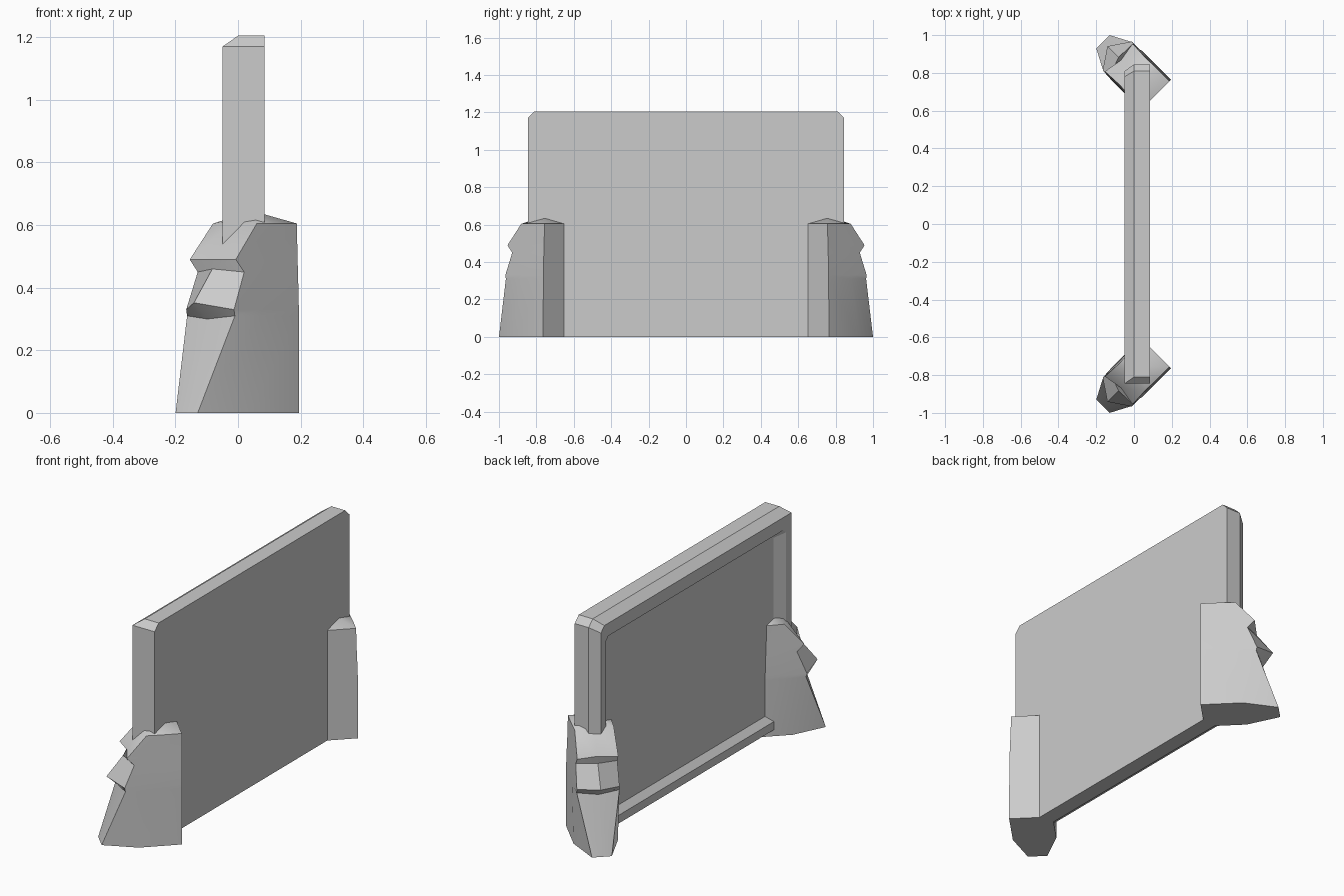
import bpy, bmesh
from math import sqrt, radians

if "Cube" in bpy.data.objects:
    bpy.data.objects.remove(bpy.data.objects["Cube"])


def loft(name, rings, apex=None, smooth=False):
    """Skin a stack of equal-length closed rings and cap both ends."""
    bm = bmesh.new()
    loops = [[bm.verts.new(p) for p in ring] for ring in rings]
    n = len(loops[0])
    for a, b in zip(loops, loops[1:]):
        for i in range(n):
            j = (i + 1) % n
            bm.faces.new((a[i], a[j], b[j], b[i]))
    bm.faces.new(loops[0][::-1])
    if apex:
        tip = bm.verts.new(apex)
        for i in range(n):
            bm.faces.new((loops[-1][i], loops[-1][(i + 1) % n], tip))
    else:
        bm.faces.new(loops[-1])
    bmesh.ops.remove_doubles(bm, verts=bm.verts, dist=0.0005)
    bmesh.ops.recalc_face_normals(bm, faces=bm.faces)
    me = bpy.data.meshes.new(name)
    bm.to_mesh(me)
    bm.free()
    ob = bpy.data.objects.new(name, me)
    bpy.context.collection.objects.link(ob)
    if smooth:
        bpy.ops.object.select_all(action='DESELECT')
        ob.select_set(True)
        bpy.context.view_layer.objects.active = ob
        bpy.ops.object.shade_smooth_by_angle(angle=radians(40))
    return ob


def outline(x, y0, y1, z0, z1, cut0, cut1):
    """Rectangle at a given x with its two top corners cut off."""
    return [(x, y0, z0), (x, y1, z0), (x, y1, z1 - cut1), (x, y1 - cut1, z1),
            (x, y0 + cut0, z1), (x, y0, z1 - cut0)]


# Panel: flat on +x, chamfered rim and shallow recess on -x
loft("panel", [
    outline(0.085, -0.845, 0.845, 0, 1.205, 0.035, 0.035),
    outline(0.0, -0.845, 0.845, 0, 1.205, 0.035, 0.035),
    outline(-0.05, -0.845, 0.81, 0.035, 1.17, 0, 0.03),
    outline(-0.05, -0.795, 0.765, 0.08, 1.10, 0.02, 0.02),
    outline(-0.018, -0.735, 0.72, 0.112, 1.085, 0.02, 0.02),
])


# Carved corner post, laid out along the diagonal (u outward, q sideways)
AXIS, BACK = 0.566, 0.402


def diag(u, q, z):
    v = AXIS + q
    return ((v - u) / sqrt(2), -(u + v) / sqrt(2), z)


# z, half width, side u, corner u, corner half width, centre z, centre u
levels = [
    (0.0, 0.112, 0.62, 0.798, 0.05, 0.0, 0.798),
    (0.31, 0.111, 0.57, 0.688, 0.108, 0.30, 0.705),
    (0.33, 0.111, 0.57, 0.692, 0.108, 0.352, 0.765),
    (0.45, 0.107, 0.53, 0.643, 0.105, 0.46, 0.682),
    (0.49, 0.105, 0.53, 0.680, 0.104, 0.49, 0.662),
    (0.605, 0.102, 0.50, 0.580, 0.099, 0.615, 0.585),
]
rings = [[diag(BACK, -w, z), diag(s, -w, z), diag(c, -cw, z), diag(m, 0, mz),
          diag(c, cw, z), diag(s, w, z), diag(BACK, w, z)]
         for z, w, s, c, cw, mz, m in levels]
post = loft("corner_post", rings, apex=diag(0.50, 0, 0.645), smooth=True)

# Matching post at the other end
mirror = post.modifiers.new("mirror", 'MIRROR')
mirror.use_axis = (False, True, False)
mirror.use_mirror_merge = False
